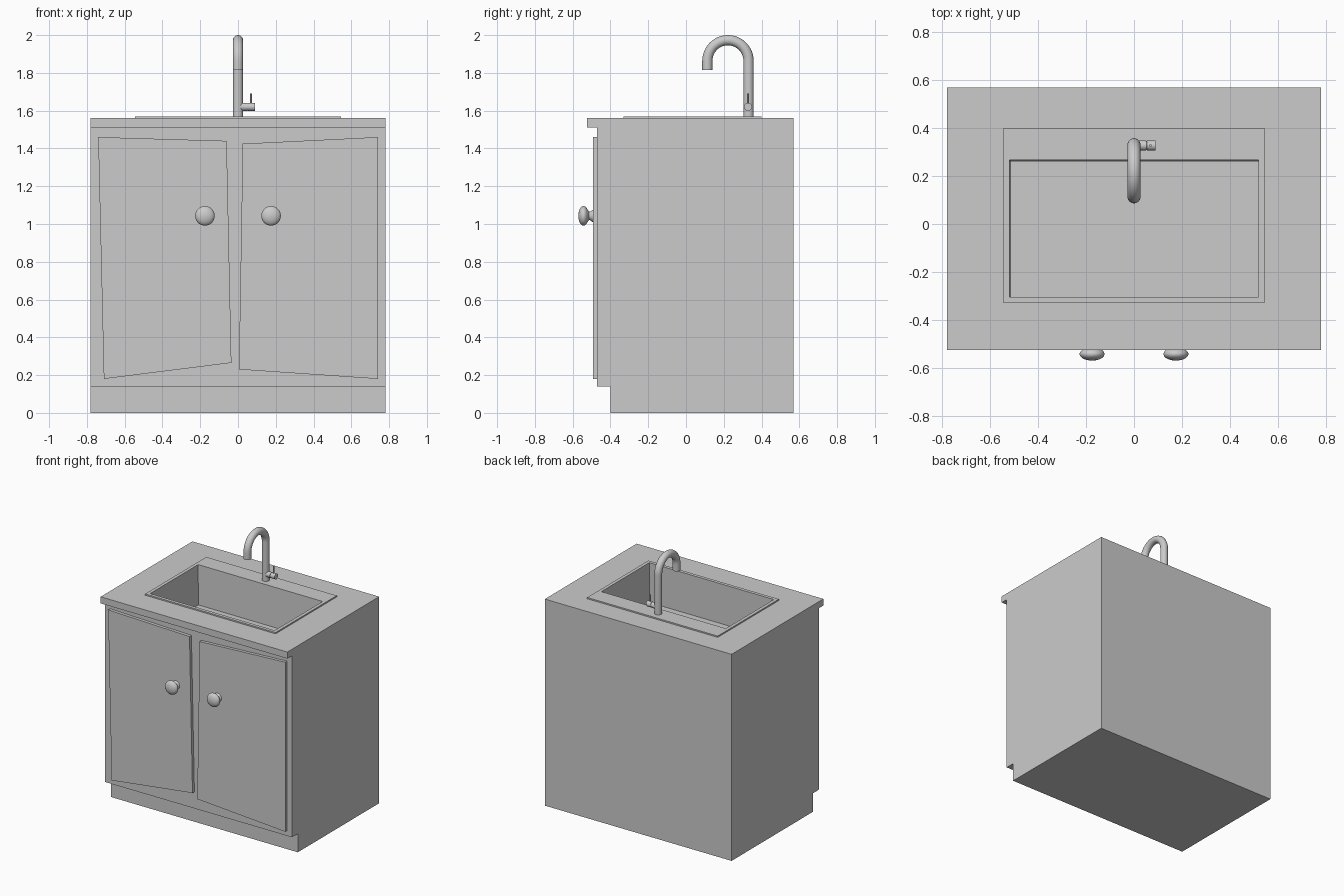
import bpy, bmesh, math
from mathutils import Vector

if "Cube" in bpy.data.objects:
    bpy.data.objects.remove(bpy.data.objects["Cube"])


def finish(name, bm, smooth=False):
    bmesh.ops.recalc_face_normals(bm, faces=bm.faces)
    me = bpy.data.meshes.new(name)
    bm.to_mesh(me)
    bm.free()
    ob = bpy.data.objects.new(name, me)
    bpy.context.collection.objects.link(ob)
    if smooth:
        shade(ob)
    return ob


def shade(ob):
    bpy.ops.object.select_all(action='DESELECT')
    ob.select_set(True)
    bpy.context.view_layer.objects.active = ob
    bpy.ops.object.shade_smooth_by_angle(angle=math.radians(40))


def prism(name, pts, direction):
    """Extrude a flat polygon along a direction."""
    bm = bmesh.new()
    face = bm.faces.new([bm.verts.new(p) for p in pts])
    ext = bmesh.ops.extrude_face_region(bm, geom=[face], use_keep_orig=True)
    bmesh.ops.translate(bm, vec=direction,
                        verts=[v for v in ext['geom'] if isinstance(v, bmesh.types.BMVert)])
    return finish(name, bm)


def rect(x0, x1, y0, y1, z):
    return [(x0, y0, z), (x1, y0, z), (x1, y1, z), (x0, y1, z)]


def lathe(name, profile, origin, axis, n=32):
    """Spin a (radius, distance) profile around an axis, closing both ends."""
    rot = Vector((0, 0, 1)).rotation_difference(Vector(axis))
    bm = bmesh.new()
    rings = []
    for r, h in profile:
        rings.append([bm.verts.new(Vector(origin) + rot @ Vector((
            r * math.cos(2 * math.pi * i / n), r * math.sin(2 * math.pi * i / n), h)))
            for i in range(n)])
    for a, b in zip(rings, rings[1:]):
        for i in range(n):
            j = (i + 1) % n
            bm.faces.new((a[i], a[j], b[j], b[i]))
    bm.faces.new(rings[0])
    bm.faces.new(rings[-1])
    return finish(name, bm, True)


# Cabinet: side profile with counter lip and toe kick
side = [(0.57, 0), (0.57, 1.56), (-0.525, 1.56), (-0.525, 1.51),
        (-0.47, 1.51), (-0.47, 0.14), (-0.40, 0.14), (-0.40, 0)]
cabinet = prism("cabinet", [(-0.78, y, z) for y, z in side], (1.56, 0, 0))

# Hole for the basin
cutter = prism("basin_cutter", rect(-0.524, 0.524, -0.309, 0.269, 1.265), (0, 0, 0.4))
cutter.hide_render = True
cutter.hide_set(True)
cut = cabinet.modifiers.new("basin_hole", 'BOOLEAN')
cut.operation = 'DIFFERENCE'
cut.solver = 'EXACT'
cut.object = cutter

# Sink: rim skirt, rim top, basin walls, floor
bm = bmesh.new()
loops = [rect(-0.545, 0.545, -0.33, 0.40, 1.56),
         rect(-0.545, 0.545, -0.33, 0.40, 1.57),
         rect(-0.52, 0.52, -0.305, 0.267, 1.57),
         rect(-0.513, 0.52, -0.305, 0.26, 1.27)]
loops = [[bm.verts.new(p) for p in l] for l in loops]
for a, b in zip(loops, loops[1:]):
    for i in range(4):
        j = (i + 1) % 4
        bm.faces.new((a[i], a[j], b[j], b[i]))
bm.faces.new(loops[-1])
finish("sink", bm)

# Crooked doors
doors = {"left_door": [(-0.74, 1.46), (-0.06, 1.44), (-0.035, 0.265), (-0.71, 0.18)],
         "right_door": [(0.025, 1.425), (0.74, 1.46), (0.74, 0.18), (0.005, 0.23)]}
for name, pts in doors.items():
    prism(name, [(x, -0.465, z) for x, z in pts], (0, -0.028, 0))

# Door knobs: flared neck and flattened head
knob = [(0.033, 0), (0.031, 0.005), (0.024, 0.012), (0.022, 0.022)]
for k in range(1, 12):
    t = math.pi * (0.14 + 0.86 * k / 11.0)
    knob.append((max(0.052 * math.sin(t), 0.001), 0.0505 - 0.0275 * math.cos(t)))
for name, x in (("left_knob", -0.175), ("right_knob", 0.175)):
    lathe(name, knob, (x, -0.492, 1.043), (0, -1, 0))

# Faucet: gooseneck tube
R, yc, zc = 0.109, 0.222, 1.864
path = [(yc + R, 1.565)]
path += [(yc + R * math.cos(math.pi * i / 24), zc + R * math.sin(math.pi * i / 24))
         for i in range(25)]
path.append((yc - R, 1.815))
n = 24
bm = bmesh.new()
rings = []
for k, (y, z) in enumerate(path):
    a = math.pi * min(max(k - 1, 0), 24) / 24
    rings.append([bm.verts.new((
        0.027 * math.sin(2 * math.pi * i / n),
        y + 0.027 * math.cos(2 * math.pi * i / n) * math.cos(a),
        z + 0.027 * math.cos(2 * math.pi * i / n) * math.sin(a))) for i in range(n)])
for p, q in zip(rings, rings[1:]):
    for i in range(n):
        j = (i + 1) % n
        bm.faces.new((p[i], p[j], q[j], q[i]))
bm.faces.new(rings[0])
bm.faces.new(rings[-1])
finish("faucet", bm, True)

# Faucet handle with a seam, and its thin lever
lathe("faucet_handle", [(0.021, 0), (0.021, 0.05), (0.018, 0.051), (0.018, 0.053),
                        (0.021, 0.054), (0.021, 0.09)], (0, 0.328, 1.62), (1, 0, 0), 24)
lathe("faucet_lever", [(0.005, 0), (0.005, 0.07)], (0.069, 0.328, 1.622), (0, 0, 1), 12)
